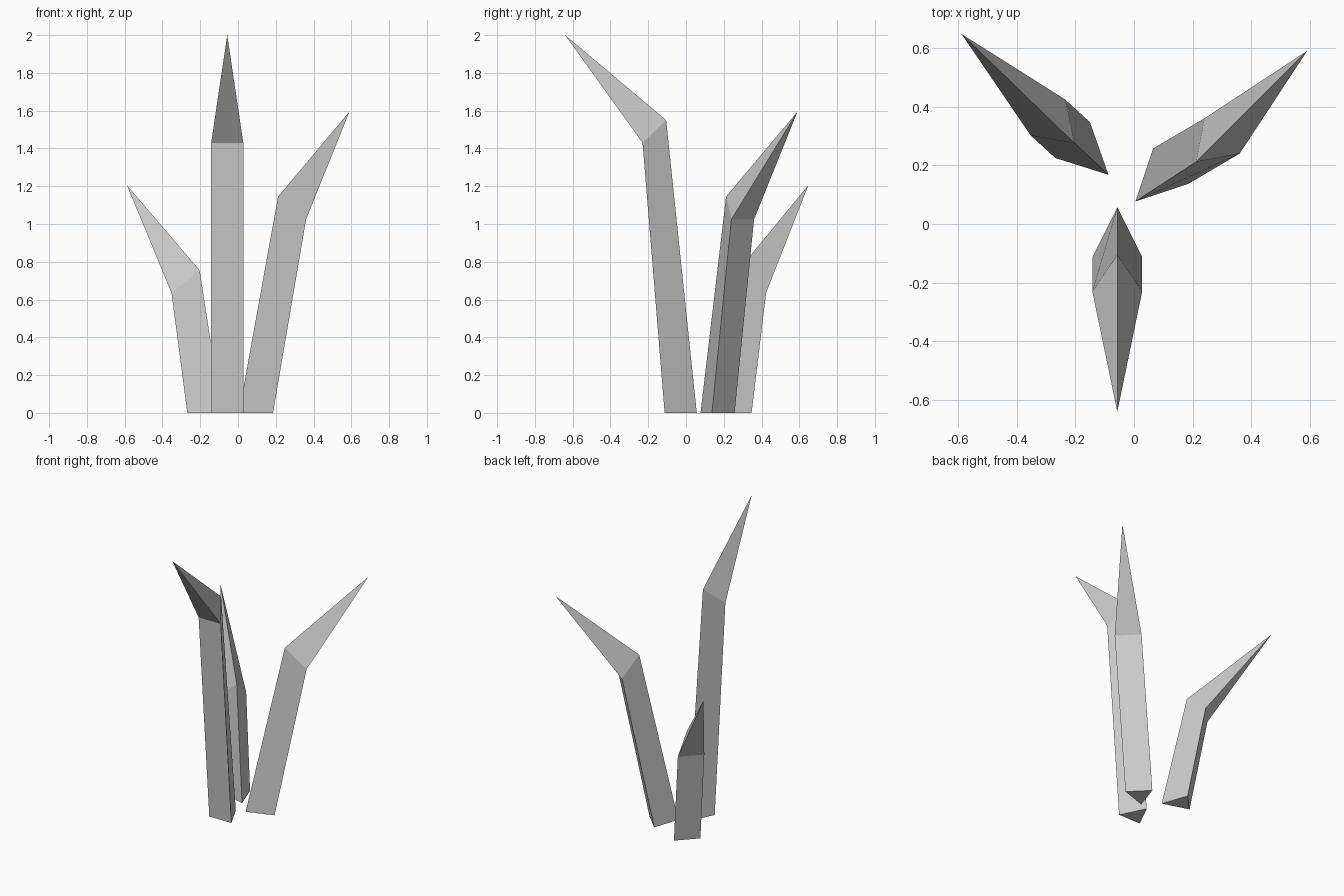
import bpy, bmesh, math
from mathutils import Vector

if "Cube" in bpy.data.objects:
    bpy.data.objects.remove(bpy.data.objects["Cube"])


def blade(name, foot, bend, angle, height):
    """Three-sided stem from foot to bend, then a point leaning outward.
    foot and bend are the xy positions of the inner ridge."""
    a = math.radians(angle)
    out = Vector((math.cos(a), math.sin(a), 0))
    side = Vector((-out.y, out.x, 0))

    def ring(origin, depth, z_in, z_out):
        o = Vector((*origin, 0))
        up = Vector((0, 0, 1))
        return [o + up * z_in] + [o + out * depth + side * s * 0.085 + up * z_out
                                  for s in (-1, 1)]

    bm = bmesh.new()
    base = [bm.verts.new(p) for p in ring(foot, 0.17, 0, 0)]
    mid = [bm.verts.new(p) for p in ring(bend, 0.125, height - 0.45, height - 0.57)]
    tip = bm.verts.new(Vector((*bend, height)) + out * 0.535)
    bm.faces.new(base)
    for i in range(3):
        j = (i + 1) % 3
        bm.faces.new((base[i], base[j], mid[j], mid[i]))
        bm.faces.new((mid[i], mid[j], tip))
    bmesh.ops.recalc_face_normals(bm, faces=bm.faces)
    mesh = bpy.data.meshes.new(name)
    bm.to_mesh(mesh)
    bm.free()
    bpy.context.collection.objects.link(bpy.data.objects.new(name, mesh))


# Tall, middle and short grass blades, each leaning away from the centre
blade("tall_blade", (-0.057, 0.057), (-0.057, -0.105), -90, 2.0)
blade("middle_blade", (0.005, 0.077), (0.212, 0.212), 45, 1.595)
blade("short_blade", (-0.087, 0.168), (-0.203, 0.276), 136, 1.205)
